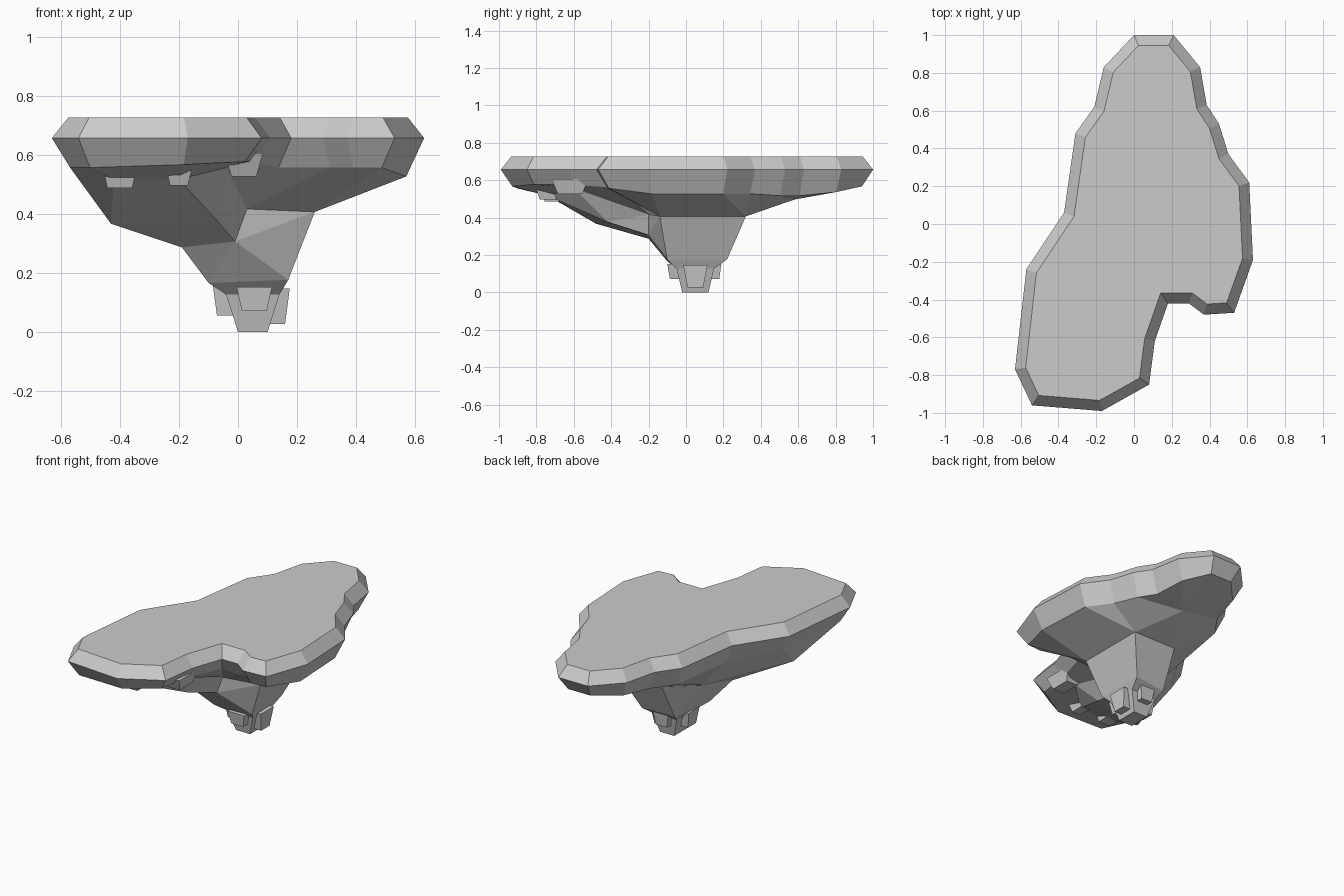
import bpy, bmesh
from mathutils import Vector

if "Cube" in bpy.data.objects:
    bpy.data.objects.remove(bpy.data.objects["Cube"])

# Island outline (counter-clockwise): x, y of the rim, height of its lower lip,
# then the four underside points each spoke passes through on the way to the neck
SPOKES = [
    (0.00, 1.00, .57, "TTEw"), (-.16, .83, .55, "TTEw"), (-.21, .62, .53, "TTEw"),
    (-.31, .48, .53, "EEEw"), (-.37, .06, .53, "HHHw"), (-.57, -.24, .56, "LLKv"),
    (-.63, -.77, .56, "LLKv"), (-.54, -.96, .56, "QLKv"), (-.17, -.99, .57, "UPJv"),
    (.08, -.85, .58, "SPJv"), (.11, -.62, .58, "SPJv"), (.18, -.42, .56, "MMJu"),
    (.29, -.42, .56, "MMJu"), (.37, -.48, .56, "FFFu"), (.53, -.47, .56, "FFFu"),
    (.63, -.19, .53, "FFFu"), (.61, .22, .53, "GGGt"), (.50, .37, .53, "GGGt"),
    (.45, .53, .52, "TTGt"), (.385, .63, .52, "TTGt"), (.35, .83, .54, "TTGt"),
    (.21, 1.00, .57, "TTGt")]

# Shared corner points of the rocky underside
ROCK = {
    "T": (.10, .58, .50), "E": (-.05, .32, .41), "H": (-.17, .08, .36),
    "L": (-.43, -.48, .37), "K": (-.19, -.20, .29), "Q": (-.42, -.74, .52),
    "U": (-.20, -.74, .52), "P": (-.07, -.42, .38), "J": (-.01, -.20, .31),
    "S": (-.04, -.60, .56), "M": (.03, -.20, .42), "F": (.26, -.14, .41),
    "G": (.26, .32, .41), "u": (.17, -.10, .18), "v": (-.10, -.10, .17),
    "w": (-.06, .20, .17), "t": (.16, .22, .18)}


def finish(bm, name):
    bmesh.ops.recalc_face_normals(bm, faces=bm.faces)
    mesh = bpy.data.meshes.new(name)
    bm.to_mesh(mesh)
    bm.free()
    ob = bpy.data.objects.new(name, mesh)
    bpy.context.collection.objects.link(ob)
    return ob


def inset(points, d):
    """Move each point of a counter-clockwise outline inwards by d."""
    out = []
    for i, p in enumerate(points):
        a = (p - points[i - 1]).normalized()
        b = (points[(i + 1) % len(points)] - p).normalized()
        na, nb = Vector((-a.y, a.x)), Vector((-b.y, b.x))
        out.append(p + (na + nb) * d / (1 + na.dot(nb)))
    return out


def bridge(bm, upper, lower):
    """Join two rings, dropping corners that share a point."""
    n = len(upper)
    for i in range(n):
        j = (i + 1) % n
        corners = list(dict.fromkeys((upper[i], lower[i], lower[j], upper[j])))
        if len(corners) > 2 and not bm.faces.get(corners):
            bm.faces.new(corners)


# Island: flat top, bevelled rim, faceted underside
bm = bmesh.new()
rim = [Vector(s[:2]) for s in SPOKES]
top = [bm.verts.new((*p, .73)) for p in inset(rim, .055)]
edge = [bm.verts.new((*p, .66)) for p in rim]
lip = [bm.verts.new((*p, s[2])) for p, s in zip(inset(rim, .06), SPOKES)]
rock = {k: bm.verts.new(v) for k, v in ROCK.items()}
rings = [top, edge, lip] + [[rock[s[3][r]] for s in SPOKES] for r in range(4)]
bm.faces.new(top)
for a, b in zip(rings, rings[1:]):
    bridge(bm, a, b)

# Tapered foot below the neck
neck = [rock[k] for k in "uvwt"]
corners = ((1, -1), (-1, -1), (-1, 1), (1, 1))
for hx, hy, z in ((.09, .10, .13), (.05, .07, .003)):
    ring = [bm.verts.new((.05 + hx * x, .05 + hy * y, z)) for x, y in corners]
    bridge(bm, neck, ring)
    neck = ring
bm.faces.new(neck)
for f in bm.faces:
    f.smooth = False
finish(bm, "island")


# Small tapered rock lumps clinging to the foot and the front overhang
def lump(name, centre, size, taper):
    bm = bmesh.new()
    bmesh.ops.create_cube(bm, size=1)
    for v in bm.verts:
        k = taper if v.co.z < 0 else 1
        v.co = Vector((v.co.x * size[0] * k, v.co.y * size[1] * k,
                       v.co.z * size[2])) + Vector(centre)
    return finish(bm, name)


lump("foot_rock_front", (.055, -.055, .115), (.12, .09, .08), .7)
lump("foot_rock_left", (-.03, .04, .11), (.11, .11, .10), .75)
lump("foot_rock_right", (.13, .05, .09), (.09, .13, .12), .65)
lump("foot_rock_back", (.05, .15, .12), (.11, .08, .09), .7)
lump("overhang_rock_left", (-.40, -.70, .53), (.12, .16, .08), .7)
lump("overhang_rock_middle", (-.20, -.74, .54), (.10, .14, .08), .6)
lump("overhang_rock_right", (.02, -.62, .57), (.13, .20, .08), .65)

# Bottom of the foot rests on the ground
for ob in bpy.context.collection.objects:
    ob.location.z -= .003
